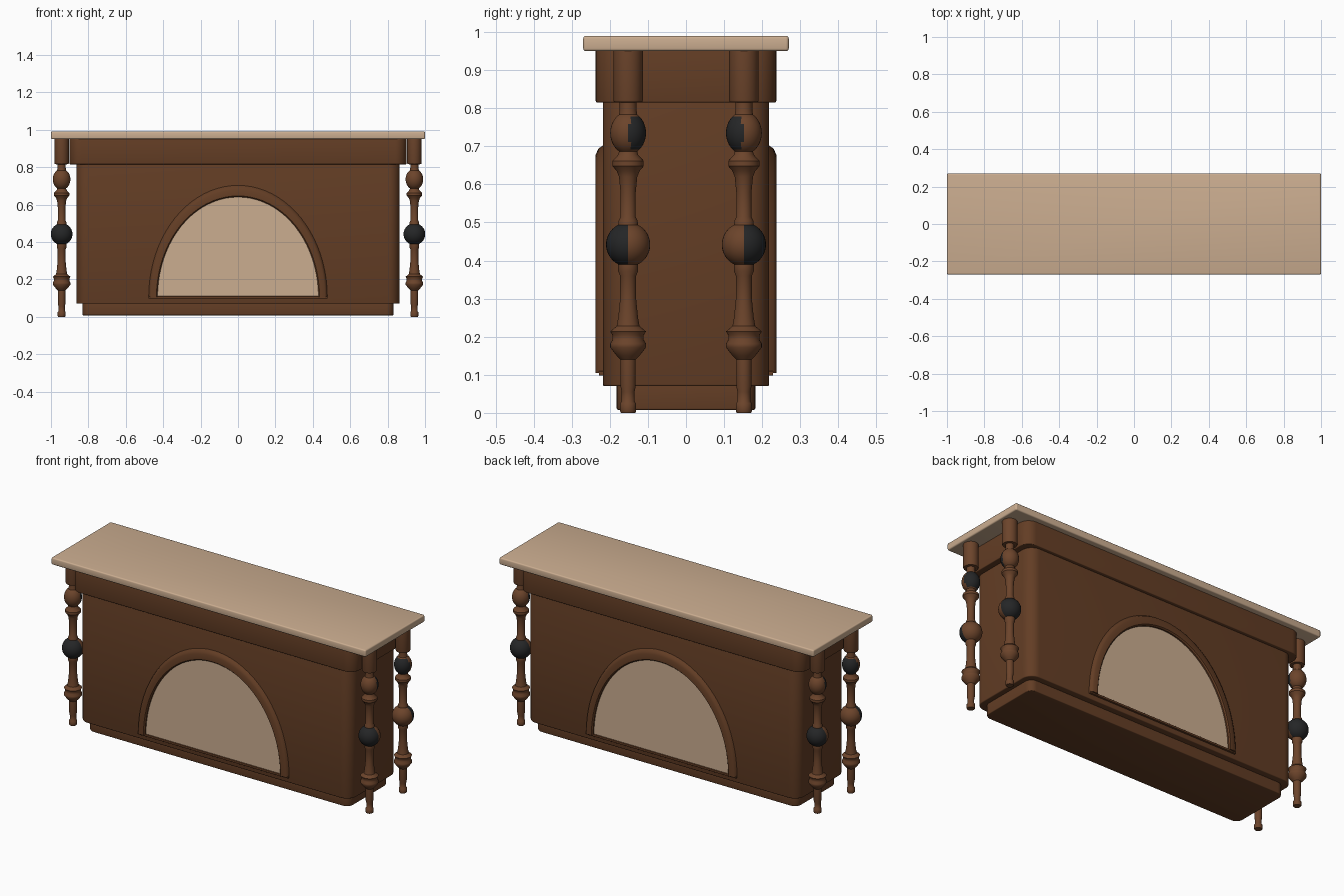
import bpy, bmesh, math

cube = bpy.data.objects.get("Cube")
if cube:
    bpy.data.objects.remove(cube)


def material(name, rgb):
    m = bpy.data.materials.new(name)
    m.use_nodes = True
    m.diffuse_color = (*rgb, 1)
    m.node_tree.nodes["Principled BSDF"].inputs["Base Color"].default_value = (*rgb, 1)
    return m


WOOD = material("dark brown wood", (0.125, 0.047, 0.018))
TURNED = material("warm brown wood", (0.15, 0.058, 0.024))
STONE = material("beige stone", (0.60, 0.42, 0.28))
BLACK = material("black paint", (0.018, 0.019, 0.020))


def finish(name, bm, *mats):
    bmesh.ops.recalc_face_normals(bm, faces=bm.faces)
    mesh = bpy.data.meshes.new(name)
    bm.to_mesh(mesh)
    bm.free()
    obj = bpy.data.objects.new(name, mesh)
    bpy.context.collection.objects.link(obj)
    for m in mats:
        mesh.materials.append(m)
    bpy.ops.object.select_all(action="DESELECT")
    obj.select_set(True)
    bpy.context.view_layer.objects.active = obj
    bpy.ops.object.shade_smooth_by_angle(angle=math.radians(40))
    return obj


def rounded_box(name, hx, hy, z0, z1, corner, edge, mat):
    """Box with rounded upright corners and a softened rim."""
    bm = bmesh.new()
    bmesh.ops.create_cube(bm, size=2)
    for v in bm.verts:
        v.co = (v.co.x * hx, v.co.y * hy, z0 if v.co.z < 0 else z1)
    if corner:
        upright = [e for e in bm.edges if abs(e.verts[0].co.z - e.verts[1].co.z) > 0.001]
        bmesh.ops.bevel(bm, geom=upright, offset=corner, segments=8, profile=0.5, affect="EDGES")
    rim = [e for e in bm.edges if abs(e.verts[0].co.z - e.verts[1].co.z) < 0.001]
    bmesh.ops.bevel(bm, geom=rim, offset=edge, segments=3, profile=0.5, affect="EDGES")
    return finish(name, bm, mat)


# Counter carcass
rounded_box("countertop", 1.0, 0.27, 0.95, 0.99, 0.008, 0.007, STONE)
rounded_box("apron", 0.90, 0.237, 0.815, 0.955, 0.06, 0.004, WOOD)
rounded_box("body", 0.864, 0.218, 0.07, 0.82, 0.06, 0.005, WOOD)
rounded_box("plinth", 0.832, 0.182, 0.008, 0.08, 0.04, 0.004, WOOD)

# Arched panels with raised trim, front and back
ARCH_X, ARCH_Z, SILL = 0.43, 0.535, 0.105
STEPS = 40


def arch_point(i, grow_x=0.0, grow_z=0.0):
    a = math.pi * i / STEPS
    return (ARCH_X + grow_x) * math.cos(a), SILL + (ARCH_Z + grow_z) * math.sin(a)


def arch_panel(name, side):
    bm = bmesh.new()
    ring = []
    for i in range(STEPS + 1):
        x, z = arch_point(i, 0.005, 0.005)
        ring.append(bm.verts.new((x, side * 0.222, z)))
    face = bm.faces.new(ring)
    face.normal_update()
    if face.normal.y * side < 0:
        face.normal_flip()
    ext = bmesh.ops.extrude_face_region(bm, geom=[face])
    for v in ext["geom"]:
        if isinstance(v, bmesh.types.BMVert):
            v.co.y = side * 0.214
    return finish(name, bm, STONE)


def arch_trim(name, side):
    # Cross-section: outward growth in x and z, then depth
    section = [(0, 0, 0.21), (0, 0, 0.230), (0.006, 0.006, 0.237),
               (0.034, 0.038, 0.237), (0.044, 0.054, 0.230), (0.05, 0.068, 0.21)]
    bm = bmesh.new()
    rows = []
    for i in range(STEPS + 1):
        row = []
        for gx, gz, depth in section:
            x, z = arch_point(i, gx, gz)
            row.append(bm.verts.new((x, side * depth, z)))
        rows.append(row)
    for a, b in zip(rows, rows[1:]):
        for j in range(len(section)):
            k = (j + 1) % len(section)
            bm.faces.new((a[j], a[k], b[k], b[j]))
    bm.faces.new(rows[0])
    bm.faces.new(rows[-1])
    return finish(name, bm, WOOD)


for label, side in (("front", -1), ("back", 1)):
    arch_panel(label + "_arch_panel", side)
    arch_trim(label + "_arch_trim", side)
    y0, y1 = sorted((side * 0.21, side * 0.229))
    sill = rounded_box(label + "_arch_sill", 0.478, (y1 - y0) / 2, 0.098, 0.110, 0, 0.002, WOOD)
    sill.location.y = (y0 + y1) / 2

# Turned legs
BALL_Z, BALL_R = 0.442, 0.058
EGG_Z, EGG_R, EGG_H = 0.735, 0.047, 0.056


def bulb(z, r, h, neck):
    """Profile points of a ball or egg, cut where it meets the neck."""
    limit = math.acos(neck / r)
    angles = [-limit + 2 * limit * i / 14 for i in range(15)]
    return [(r * math.cos(a), z + h * math.sin(a)) for a in angles]


PROFILE = (
    [(0.019, 0.0), (0.021, 0.004), (0.021, 0.025), (0.017, 0.03), (0.017, 0.055),
     (0.020, 0.07), (0.020, 0.14), (0.030, 0.15), (0.047, 0.172), (0.047, 0.182),
     (0.041, 0.192), (0.041, 0.204), (0.047, 0.214), (0.030, 0.228), (0.026, 0.25),
     (0.021, 0.30), (0.021, 0.36), (0.026, 0.372), (0.026, 0.385)]
    + bulb(BALL_Z, BALL_R, BALL_R, 0.026)
    + [(0.025, 0.505), (0.020, 0.515), (0.020, 0.58), (0.024, 0.62), (0.030, 0.635),
       (0.041, 0.648), (0.041, 0.662), (0.026, 0.678)]
    + bulb(EGG_Z, EGG_R, EGG_H, 0.024)
    + [(0.022, 0.795), (0.022, 0.815), (0.037, 0.816), (0.039, 0.822), (0.039, 0.955)]
)


def turned_leg(name, sx, sy):
    bm = bmesh.new()
    n = 32
    rings = []
    for r, z in PROFILE:
        rings.append([bm.verts.new((r * math.cos(2 * math.pi * i / n),
                                    r * math.sin(2 * math.pi * i / n), z)) for i in range(n)])
    for a, b in zip(rings, rings[1:]):
        for i in range(n):
            k = (i + 1) % n
            bm.faces.new((a[i], a[k], b[k], b[i]))
    bm.faces.new(rings[0])
    bm.faces.new(rings[-1])
    # Outer half of the ball and inner half of the egg are black
    for f in bm.faces:
        c = f.calc_center_median()
        on_ball = abs(c.z - BALL_Z) < BALL_R * 0.9
        on_egg = abs(c.z - EGG_Z) < EGG_H * 0.8
        if (on_ball and c.y * sy > 0) or (on_egg and c.y * sy < -0.004):
            f.material_index = 1
    leg = finish(name, bm, TURNED, BLACK)
    leg.location = (sx * 0.943, sy * 0.152, 0)


for sx, xname in ((1, "left"), (-1, "right")):
    for sy, yname in ((-1, "front"), (1, "back")):
        turned_leg(f"{yname}_{xname}_leg", sx, sy)
